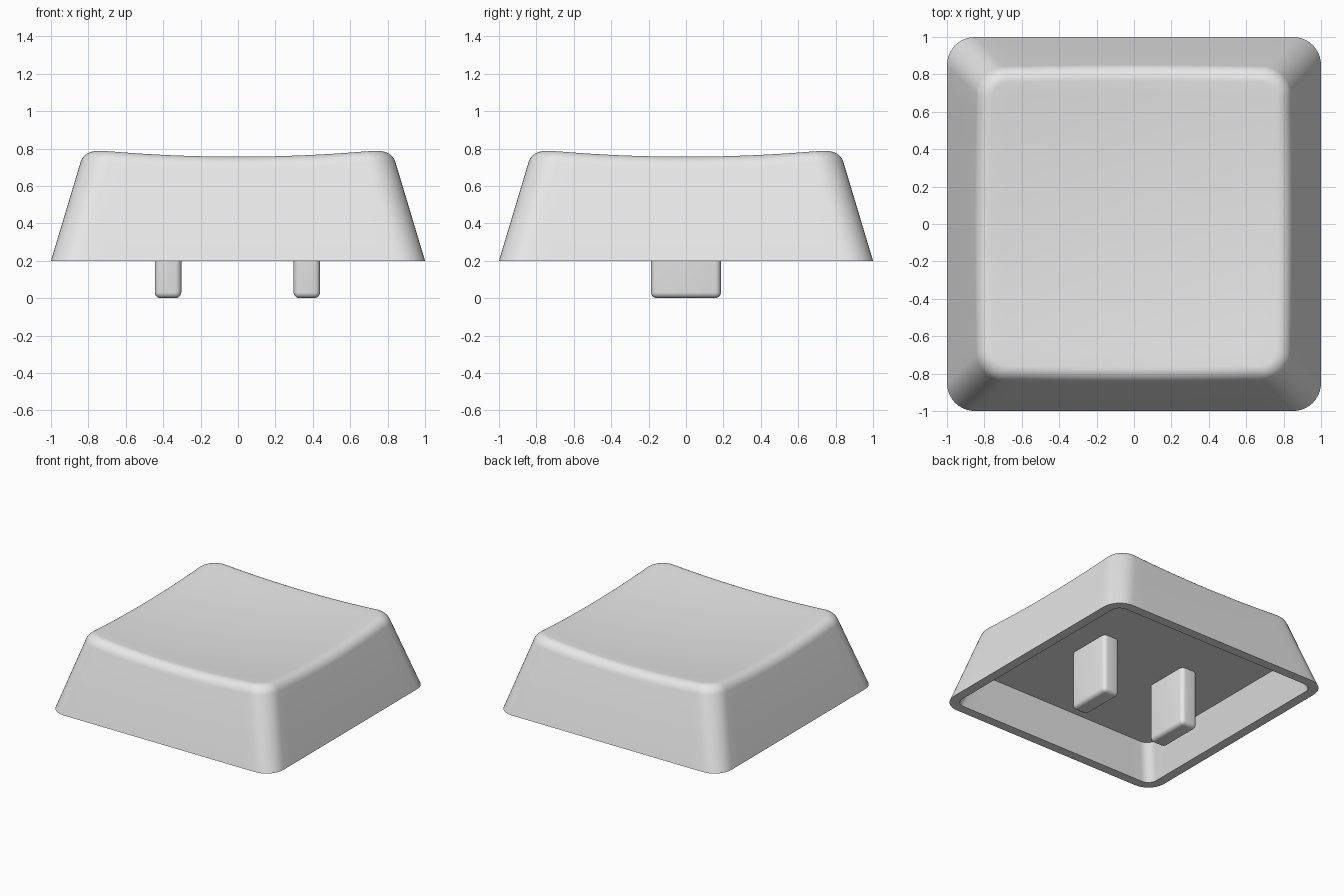
import bpy, bmesh, math
from mathutils import Vector

if "Cube" in bpy.data.objects:
    bpy.data.objects.remove(bpy.data.objects["Cube"])

BASE_Z, CEILING_Z = 0.2, 0.47
TAPER = 0.3            # inward lean of the walls per unit of height
CORNER = 0.15          # outer corner radius
WALL = 0.075           # wall thickness at the open bottom
FILLET = 0.065         # tangent length of the rounded top rim

grey = bpy.data.materials.new("light grey plastic")
grey.diffuse_color = (0.8, 0.8, 0.8, 1)
grey.use_nodes = True
grey.node_tree.nodes["Principled BSDF"].inputs["Base Color"].default_value = grey.diffuse_color


def dish(x, y):
    """Height of the scooped top surface."""
    return 0.719 + 0.063 * (x * x + y * y)


def outline(corner_steps=10, edge_steps=16):
    """Rounded square as pairs: position on the core square, outward direction."""
    pts = []
    for q in range(4):
        a0 = q * math.pi / 2
        c = Vector((math.cos(a0 + math.pi / 4), math.sin(a0 + math.pi / 4))) * math.sqrt(2)
        nxt = Vector((-c.y, c.x))
        for i in range(corner_steps + 1):
            a = a0 + math.pi / 2 * i / corner_steps
            pts.append((c, Vector((math.cos(a), math.sin(a)))))
        a1 = a0 + math.pi / 2
        for i in range(1, edge_steps):
            pts.append((c.lerp(nxt, i / edge_steps), Vector((math.cos(a1), math.sin(a1)))))
    return pts


SHAPE = outline()


def at(p, z, inset=0.0):
    """Point on the tapered wall at height z, moved inward by inset."""
    half = 1 - TAPER * (z - BASE_Z)
    xy = p[0] * (half - CORNER) + p[1] * (CORNER - inset)
    return Vector((xy.x, xy.y, z))


def rim(p):
    """Unrounded meeting point of wall and dish."""
    z = 0.8
    for _ in range(8):
        v = at(p, z)
        z = dish(v.x, v.y)
    return at(p, z)


def top_edge(p):
    v = at(p, rim(p).z, FILLET)
    v.z = dish(v.x, v.y)
    return v


def fillet(p, t):
    """Conic arc from the wall over to the dish."""
    corner = rim(p)
    start, end = at(p, corner.z - FILLET), top_edge(p)
    w = 0.78
    a, b, c = (1 - t) ** 2, 2 * w * t * (1 - t), t * t
    return (start * a + corner * b + end * c) / (a + b + c)


def scooped(p, s):
    v = top_edge(p) * s
    v.z = dish(v.x, v.y)
    return v


def finish(bm, name):
    bmesh.ops.recalc_face_normals(bm, faces=bm.faces[:])
    me = bpy.data.meshes.new(name)
    bm.to_mesh(me)
    bm.free()
    me.materials.append(grey)
    ob = bpy.data.objects.new(name, me)
    bpy.context.collection.objects.link(ob)
    bpy.ops.object.select_all(action='DESELECT')
    ob.select_set(True)
    bpy.context.view_layer.objects.active = ob
    bpy.ops.object.shade_smooth_by_angle(angle=math.radians(30))
    return ob


# Hollow cap: ceiling, inner wall, bottom rim, outer wall, rounded rim, dish
bm = bmesh.new()
rings = [[at(p, CEILING_Z, WALL) for p in SHAPE],
         [at(p, BASE_Z, WALL) for p in SHAPE],
         [at(p, BASE_Z) for p in SHAPE]]
rings += [[fillet(p, i / 8) for p in SHAPE] for i in range(9)]
rings += [[scooped(p, 1 - i / 10) for p in SHAPE] for i in range(1, 10)]
rings = [[bm.verts.new(v) for v in ring] for ring in rings]
n = len(SHAPE)
for a, b in zip(rings, rings[1:]):
    for i in range(n):
        j = (i + 1) % n
        bm.faces.new((a[i], a[j], b[j], b[i]))
bm.faces.new(rings[0])
centre = bm.verts.new((0, 0, dish(0, 0)))
for i in range(n):
    bm.faces.new((rings[-1][i], rings[-1][(i + 1) % n], centre))
finish(bm, "cap")

# Two rounded mounting legs hanging from the ceiling
for name, x in (("left_leg", -0.374), ("right_leg", 0.368)):
    bm = bmesh.new()
    bmesh.ops.create_cube(bm, size=1)
    for v in bm.verts:
        v.co = Vector((x + v.co.x * 0.142, v.co.y * 0.374, (v.co.z + 0.5) * (CEILING_Z + 0.01)))
    edges = [e for e in bm.edges if min(v.co.z for v in e.verts) < 0.01]
    bmesh.ops.bevel(bm, geom=edges, offset=0.032, segments=5, profile=0.5, affect='EDGES')
    finish(bm, name)
